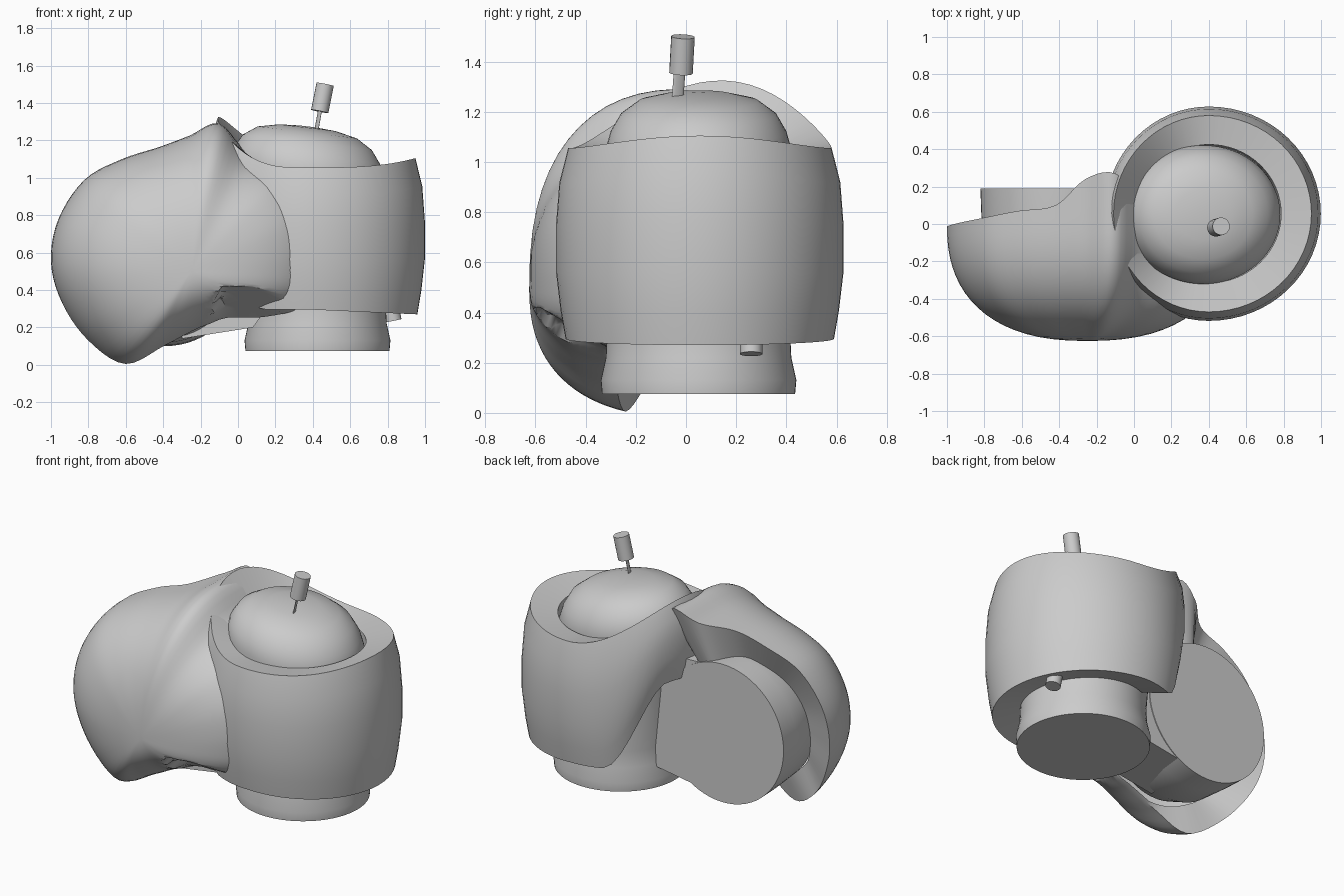
import bpy, bmesh, math
from mathutils import Vector, Matrix

if "Cube" in bpy.data.objects:
    bpy.data.objects.remove(bpy.data.objects["Cube"])

grey = bpy.data.materials.new("mid grey")
grey.use_nodes = True
GREY = (0.6, 0.6, 0.6, 1)
grey.diffuse_color = GREY
grey.node_tree.nodes["Principled BSDF"].inputs["Base Color"].default_value = GREY


def finish(name, bm):
    bmesh.ops.recalc_face_normals(bm, faces=bm.faces)
    mesh = bpy.data.meshes.new(name)
    bm.to_mesh(mesh)
    bm.free()
    obj = bpy.data.objects.new(name, mesh)
    bpy.context.collection.objects.link(obj)
    mesh.materials.append(grey)
    bpy.ops.object.select_all(action="DESELECT")
    obj.select_set(True)
    bpy.context.view_layer.objects.active = obj
    bpy.ops.object.shade_smooth_by_angle(angle=math.radians(35))


def loft(name, rings, cap_start=True, close=False):
    """Skin a list of equal-length closed rings."""
    bm = bmesh.new()
    rows = [[bm.verts.new(p) for p in ring] for ring in rings]
    pairs = list(zip(rows, rows[1:]))
    if close:
        pairs.append((rows[-1], rows[0]))
    for a, b in pairs:
        for i in range(len(a)):
            j = (i + 1) % len(a)
            bm.faces.new((a[i], a[j], b[j], b[i]))
    if not close:
        bm.faces.new(rows[-1])
        if cap_start:
            bm.faces.new(rows[0])
    finish(name, bm)


def rod(name, start, end, rx, ry, sides=20):
    a, b = Vector(start), Vector(end)
    bm = bmesh.new()
    turn = (b - a).to_track_quat("Z", "Y").to_matrix().to_4x4()
    bmesh.ops.create_cone(bm, cap_ends=True, segments=sides, radius1=1, radius2=1,
                          depth=(b - a).length,
                          matrix=Matrix.Translation((a + b) / 2) @ turn
                          @ Matrix.Diagonal((rx, ry, 1, 1)))
    finish(name, bm)


def smooth_loop(points, steps=5):
    """Closed Catmull-Rom curve through the points."""
    out, n = [], len(points)
    pts = [Vector(p) for p in points]
    for i in range(n):
        a, b, c, d = (pts[(i + k) % n] for k in (-1, 0, 1, 2))
        for s in range(steps):
            t = s / steps
            out.append(0.5 * (2 * b + (c - a) * t + (2 * a - 5 * b + 4 * c - d) * t * t
                              + (3 * b - a - 3 * c + d) * t ** 3))
    return out


def smoothstep(a, b, x):
    t = max(0, min(1, (x - a) / (b - a)))
    return t * t * (3 - 2 * t)


ANGLES = [2 * math.pi * i / 64 for i in range(64)]
BRIM = 1.055


# upright sleeve: a barrel whose rim rises into a ridge on the right
def sleeve_rise(a):
    ridge = max(0, -math.cos(a + 0.16))
    return 0.05 * max(0, math.cos(a)) ** 3 + 0.27 * ridge ** 2.4


def sleeve_bottom(a):
    deg = math.degrees(a)
    lift = smoothstep(112, 155, deg) * (1 - smoothstep(215, 238, deg))
    return 0.295 - 0.025 * max(0, math.cos(a)) + 0.52 * lift


def sleeve_ring(r, f, drop=0, rise=1):
    ring = []
    for a in ANGLES:
        lo, hi = sleeve_bottom(a), BRIM + rise * sleeve_rise(a)
        wide = 1.045 if math.cos(a) > 0 else 0.97
        ring.append((0.4 + r * wide * math.cos(a), 0.055 + r * math.sin(a),
                     lo + (hi - lo) * f + drop))
    return ring


loft("sleeve", [sleeve_ring(0.36, 0, 0.05), sleeve_ring(0.535, 0), sleeve_ring(0.555, 0.15),
                sleeve_ring(0.573, 0.35), sleeve_ring(0.573, 0.6), sleeve_ring(0.56, 0.82),
                sleeve_ring(0.525, 1), sleeve_ring(0.37, 1, -0.02, 0.35)], close=True)

# inner column with neck below and tilted dome above
COLUMN = [(0.385, 0.075), (0.39, 0.13), (0.37, 0.22), (0.365, 0.32), (0.38, 0.8),
          (0.412, 1.05), (0.39, 1.12), (0.345, 1.19), (0.265, 1.243), (0.15, 1.268),
          (0.04, 1.275)]
rings = []
for r, z in COLUMN:
    up = smoothstep(0.4, 1.0, z)
    cx = 0.425 - 0.055 * up
    rings.append([(cx + r * math.cos(a), 0.05 + r * (1 - 0.1 * up) * math.sin(a),
                   z - up * 0.12 * r * math.cos(a)) for a in ANGLES])
loft("column", rings)

# sideways drum with a flat back
DRUM = Vector((-0.39, 0, 0.54))
loft("drum", [[(DRUM.x + r * 0.98 * math.cos(a), y, DRUM.z + r * math.sin(a)) for a in ANGLES]
              for r, y in ((0.36, -0.28), (0.42, -0.15), (0.435, 0.05), (0.44, 0.19))])

# web joining the drum to the column
loft("drum_web", [[(x, y, z) for x, z in ((-0.3, 0.14), (0.08, 0.2), (0.3, 0.5), (0.2, 0.93),
                                          (-0.3, 0.95))] for y in (-0.2, 0.185)])

# rounded cover in front of the drum: rim path as (x, z, y)
RIM = [(-1, .55, -.02), (-.96, .78, 0), (-.82, .99, .03), (-.62, 1.1, .07), (-.42, 1.165, .1),
       (-.26, 1.225, .24), (-.1, 1.29, .27), (.06, 1.13, .12), (.3, 1.05, 0), (.47, .87, 0),
       (.52, .62, 0), (.47, .42, -.2), (.33, .3, -.28), (.1, .25, -.3), (-.15, .22, -.3),
       (-.38, .11, -.28), (-.6, .005, -.24), (-.8, .13, -.15), (-.94, .33, -.06)]
rim = [Vector((p.x, p.z, p.y)) for p in smooth_loop(RIM)]
DEPTH = 0.625
HUB = Vector((-0.25, 0, 0.5))
POWER = 2.4


def bulge(y):
    return (1 - min(1, max(0, -y) / DEPTH) ** POWER) ** (1 / POWER)


def notch_floor(x, y):
    """Underside of the cover beside the sleeve, falling towards the back."""
    slope = 0.42 - 0.6 * max(0, y + 0.58)
    return slope * smoothstep(-0.24, -0.08, x)


def cover_ring(t):
    ring = []
    for p in rim:
        start = math.asin(min(1, max(0, -p.y) / DEPTH))
        y = -DEPTH * math.sin(start + (math.pi / 2 - start) * t)
        if p.y > 0:
            y += p.y * (1 - t) ** 2
        s = bulge(y) / bulge(p.y)
        x, z = HUB.x + (p.x - HUB.x) * s, HUB.z + (p.z - HUB.z) * s
        ring.append((x, y, max(z, notch_floor(x, y))))
    return ring


# lip: rim slopes in to the drum
lip = []
for p in rim:
    d = Vector((p.x - DRUM.x, 0, p.z - DRUM.z))
    q = DRUM + d.normalized() * min(0.41, d.length)
    lip.append((q.x, min(p.y, 0.25) - 0.08 + 0.1 * smoothstep(-0.1, -0.24, p.y), q.z))
loft("cover", [lip] + [cover_ring(t / 18) for t in range(18)] + [cover_ring(0.985)],
     cap_start=False)

# pin on the dome and peg under the sleeve
rod("pin_stem", (0.415, -0.035, 1.23), (0.44, -0.025, 1.37), 0.025, 0.006, 12)
rod("pin_head", (0.437, -0.02, 1.355), (0.466, -0.012, 1.5), 0.047, 0.047)
rod("lower_peg", (0.83, 0.26, 0.235), (0.80, 0.26, 0.38), 0.045, 0.045)
